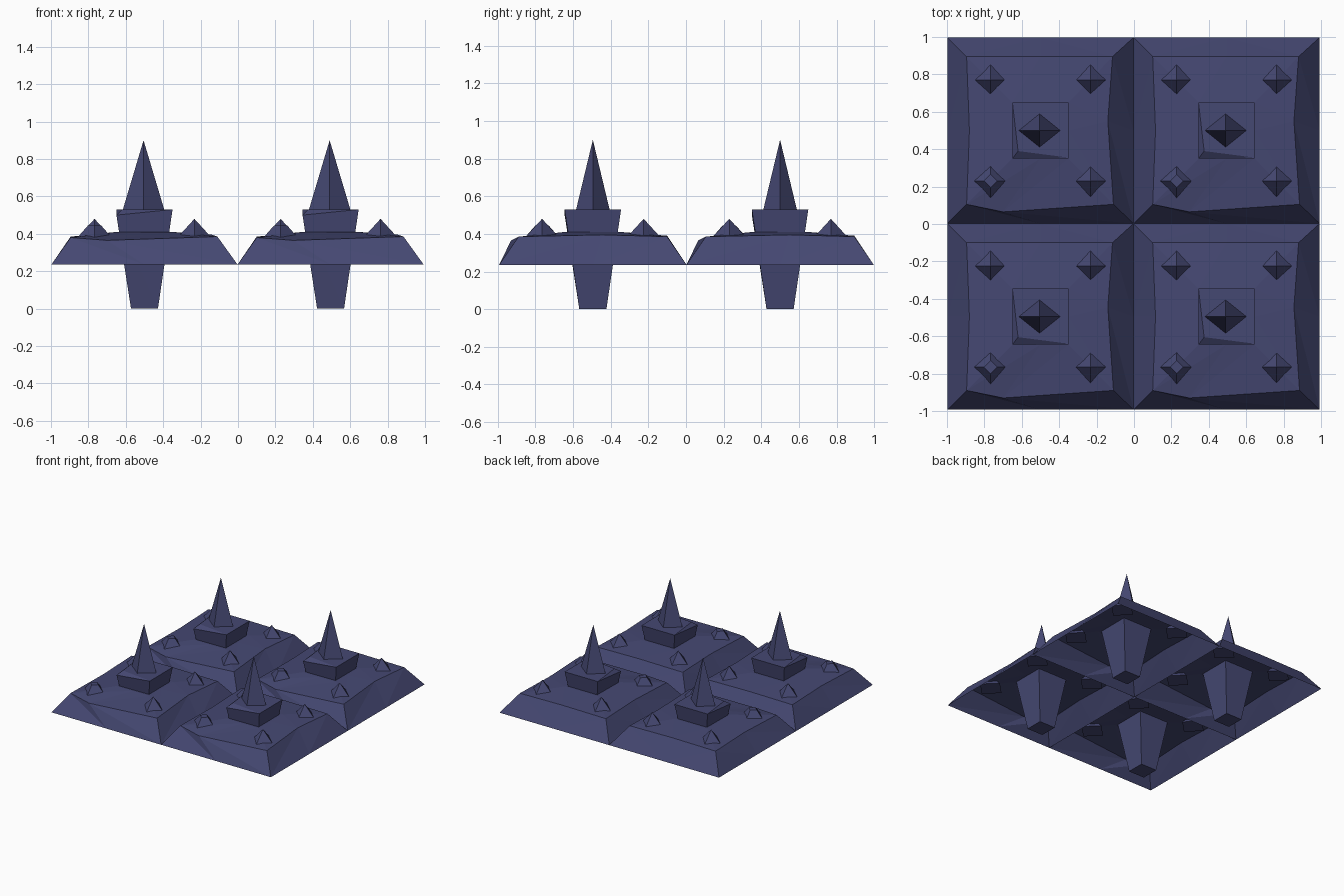
import bpy
import bmesh

if "Cube" in bpy.data.objects:
    bpy.data.objects.remove(bpy.data.objects["Cube"])

navy = bpy.data.materials.new("navy")
navy.diffuse_color = (0.06, 0.065, 0.17, 1)
navy.use_nodes = True
navy.node_tree.nodes["Principled BSDF"].inputs["Base Color"].default_value = navy.diffuse_color


def lofted_mesh(name, rings, cap_start=True):
    """Bridge equal-length rings of points; a single-point last ring is an apex."""
    bm = bmesh.new()
    loops = [[bm.verts.new(p) for p in ring] for ring in rings]
    for low, high in zip(loops, loops[1:]):
        n = len(low)
        for i in range(n):
            j = (i + 1) % n
            if len(high) == 1:
                bm.faces.new((low[i], low[j], high[0]))
            else:
                bm.faces.new((low[i], low[j], high[j], high[i]))
    if cap_start:
        bm.faces.new(loops[0][::-1])
    if len(loops[-1]) > 2:
        bm.faces.new(loops[-1])
    warped = [f for f in bm.faces if len(f.verts) == 4]
    bmesh.ops.connect_verts_nonplanar(bm, angle_limit=0.01, faces=warped)
    mesh = bpy.data.meshes.new(name)
    bm.to_mesh(mesh)
    bm.free()
    mesh.materials.append(navy)
    return mesh


def square(h, z):
    return [(-h, -h, z), (h, -h, z), (h, h, z), (-h, h, z)]


def octo_square(h, z):
    return [(-h, -h, z), (0, -h, z), (h, -h, z), (h, 0, z),
            (h, h, z), (0, h, z), (-h, h, z), (-h, 0, z)]


def diamond(rx, ry, z):
    return [(0, -ry, z), (rx, 0, z), (0, ry, z), (-rx, 0, z)]


def place(name, mesh, x, y):
    ob = bpy.data.objects.new(name, mesh)
    ob.location = (x, y, 0)
    bpy.context.collection.objects.link(ob)


# Open-bottomed plate with a slightly worn rim and raised middle
rim = [(-0.395, -0.395, 0.38), (-0.2, -0.435, 0.365), (0.39, -0.395, 0.385),
       (0.36, 0.05, 0.395), (0.385, 0.395, 0.385), (0, 0.395, 0.39),
       (-0.395, 0.395, 0.385), (-0.38, 0, 0.385)]
plate = lofted_mesh("plate", [octo_square(0.498, 0.235), rim,
                              octo_square(0.15, 0.41)], cap_start=False)

# Tapered peg widening upward into a block with one chipped top corner
block_edge = square(0.15, 0.53)
block_edge[0] = (-0.15, -0.15, 0.50)
block_top = square(0.15, 0.53)
block_top[0] = (-0.12, -0.11, 0.53)
block_top[1] = (0.15, -0.145, 0.53)
block_top[3] = (-0.145, 0.15, 0.53)
peg = lofted_mesh("peg_block", [square(0.072, 0), block_edge, block_top])

# Tall spike, pointed stud and blunt stud
spike = lofted_mesh("spike", [diamond(0.112, 0.09, 0.525), [(0, 0, 0.90)]])
stud = lofted_mesh("stud", [diamond(0.105, 0.105, 0.365), [(0, 0, 0.48)]])
blunt_stud = lofted_mesh("blunt_stud", [diamond(0.105, 0.105, 0.365),
                                        diamond(0.035, 0.035, 0.445)])

# Two-by-two grid of tiles
for cx in (-0.5, 0.495):
    for cy in (-0.495, 0.5):
        place("plate", plate, cx, cy)
        place("peg_block", peg, cx, cy)
        place("spike", spike, cx - 0.005, cy)
        for sx in (-1, 1):
            for sy in (-1, 1):
                blunt = sx < 0 and sy < 0
                place("blunt_stud" if blunt else "stud",
                      blunt_stud if blunt else stud,
                      cx + sx * 0.267, cy + sy * 0.27)
